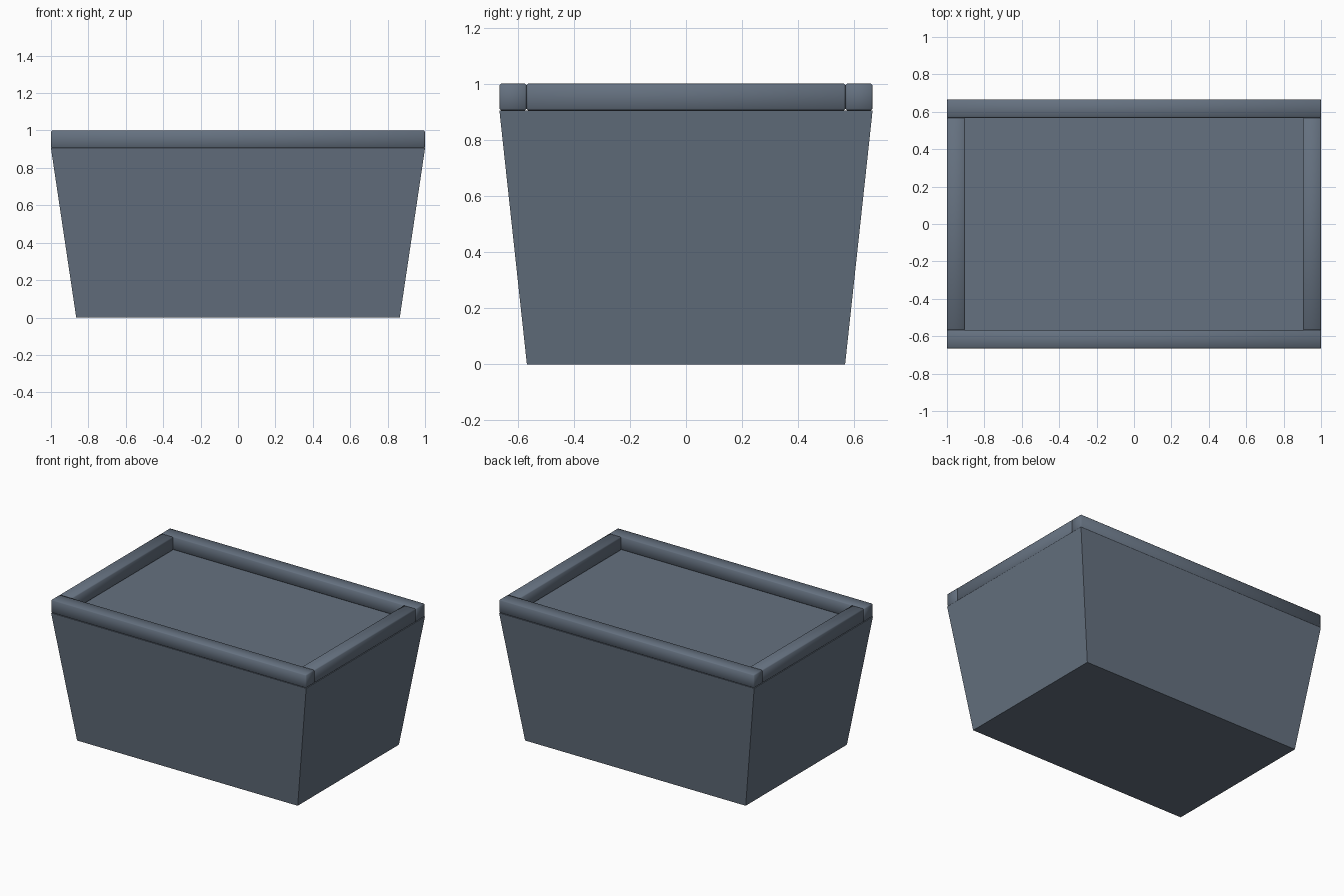
import bpy, bmesh

if "Cube" in bpy.data.objects:
    bpy.data.objects.remove(bpy.data.objects["Cube"])

slate = bpy.data.materials.new("slate_grey")
slate.diffuse_color = (0.13, 0.165, 0.215, 1)
slate.use_nodes = True
slate.node_tree.nodes["Principled BSDF"].inputs["Base Color"].default_value = slate.diffuse_color


def box(name, size, loc, taper=None, bevel=0.0):
    """Box part; taper scales the bottom corners in x and y."""
    bm = bmesh.new()
    bmesh.ops.create_cube(bm, size=1)
    for v in bm.verts:
        low = v.co.z < 0
        for i in range(3):
            v.co[i] *= size[i]
        if taper and low:
            v.co.x *= taper[0]
            v.co.y *= taper[1]
    if bevel:
        bmesh.ops.bevel(bm, geom=bm.edges[:], offset=bevel, segments=1,
                        affect='EDGES', profile=0.5)
        for f in bm.faces:
            f.smooth = True
    me = bpy.data.meshes.new(name)
    bm.to_mesh(me)
    bm.free()
    me.materials.append(slate)
    ob = bpy.data.objects.new(name, me)
    ob.location = loc
    bpy.context.collection.objects.link(ob)
    return ob


TOP, RIM, HALF_Y = 0.905, 0.097, 0.665

# Tapered body with a flat top that forms the tray floor
box("body", (2.0, 2 * HALF_Y, TOP), (0, 0, TOP / 2),
    taper=(0.865, 0.567 / HALF_Y))

# Rim: long rails front and back, short rails fitted between them
for s, side in ((-1, "front"), (1, "back")):
    box(side + "_rail", (2.0, RIM, 1 - TOP),
        (0, s * (HALF_Y - RIM / 2), (1 + TOP) / 2), bevel=0.006)
for s, side in ((-1, "left"), (1, "right")):
    box(side + "_rail", (RIM, 2 * (HALF_Y - RIM), 1 - TOP),
        (s * (1 - RIM / 2), 0, (1 + TOP) / 2), bevel=0.006)
